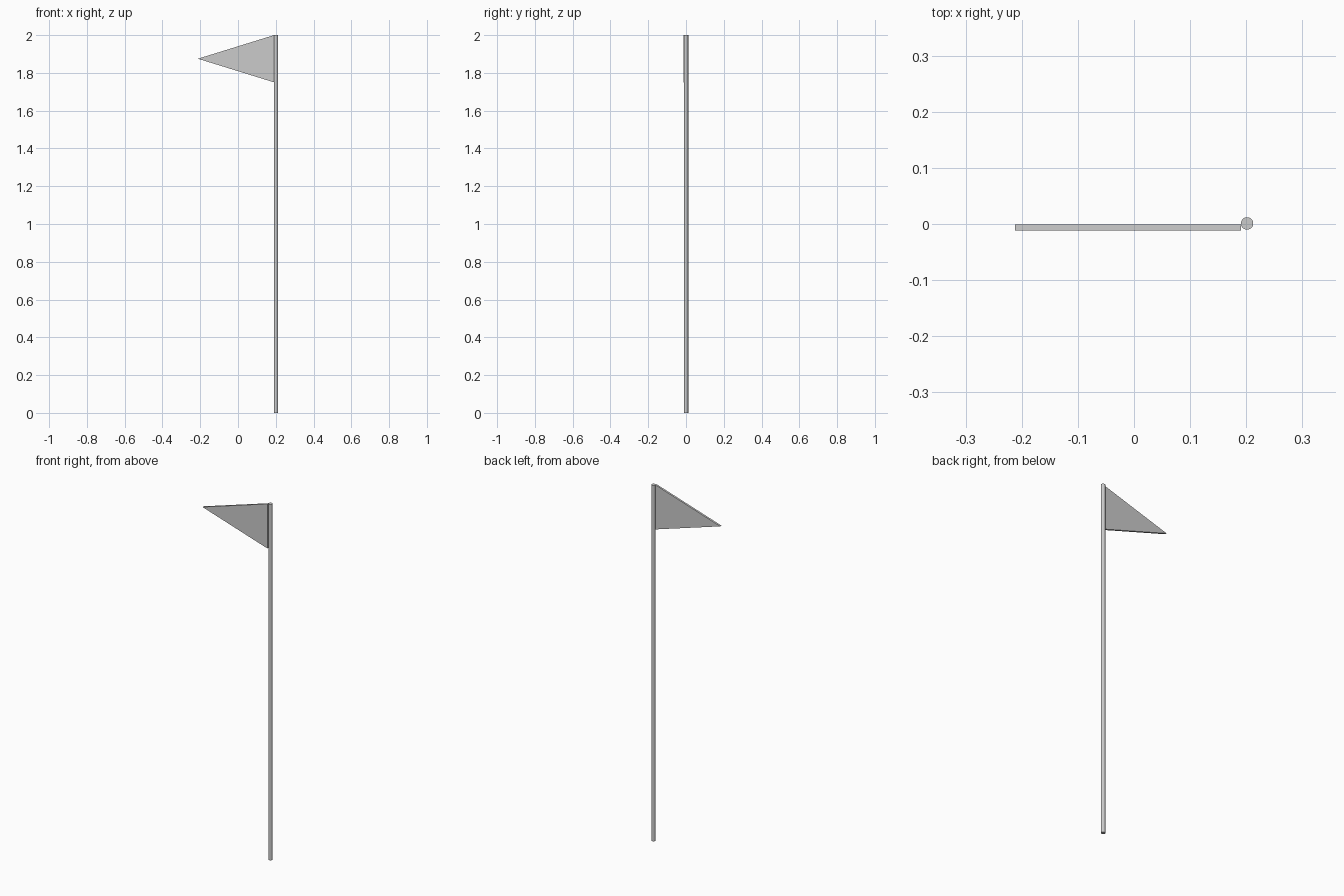
import bpy, bmesh
from mathutils import Vector

if "Cube" in bpy.data.objects:
    bpy.data.objects.remove(bpy.data.objects["Cube"])

POLE_X, POLE_Y, POLE_R = 0.2015, 0.001, 0.011

# Upright pole
bpy.ops.mesh.primitive_cylinder_add(vertices=32, radius=POLE_R, depth=2.0,
                                    location=(POLE_X, POLE_Y, 1.0))
pole = bpy.context.object
pole.name = "pole"
bpy.ops.object.shade_smooth_by_angle()

# Triangular pennant: flat outline given thickness in y
profile = [(0.191, 1.75), (0.191, 2.0), (-0.2125, 1.875)]
bm = bmesh.new()
face = bm.faces.new([bm.verts.new((x, -0.012, z)) for x, z in profile])
side = bmesh.ops.extrude_face_region(bm, geom=[face])
verts = [v for v in side["geom"] if isinstance(v, bmesh.types.BMVert)]
bmesh.ops.translate(bm, verts=verts, vec=Vector((0, 0.011, 0)))
bmesh.ops.recalc_face_normals(bm, faces=bm.faces)
mesh = bpy.data.meshes.new("pennant")
bm.to_mesh(mesh)
bm.free()
pennant = bpy.data.objects.new("pennant", mesh)
bpy.context.collection.objects.link(pennant)
